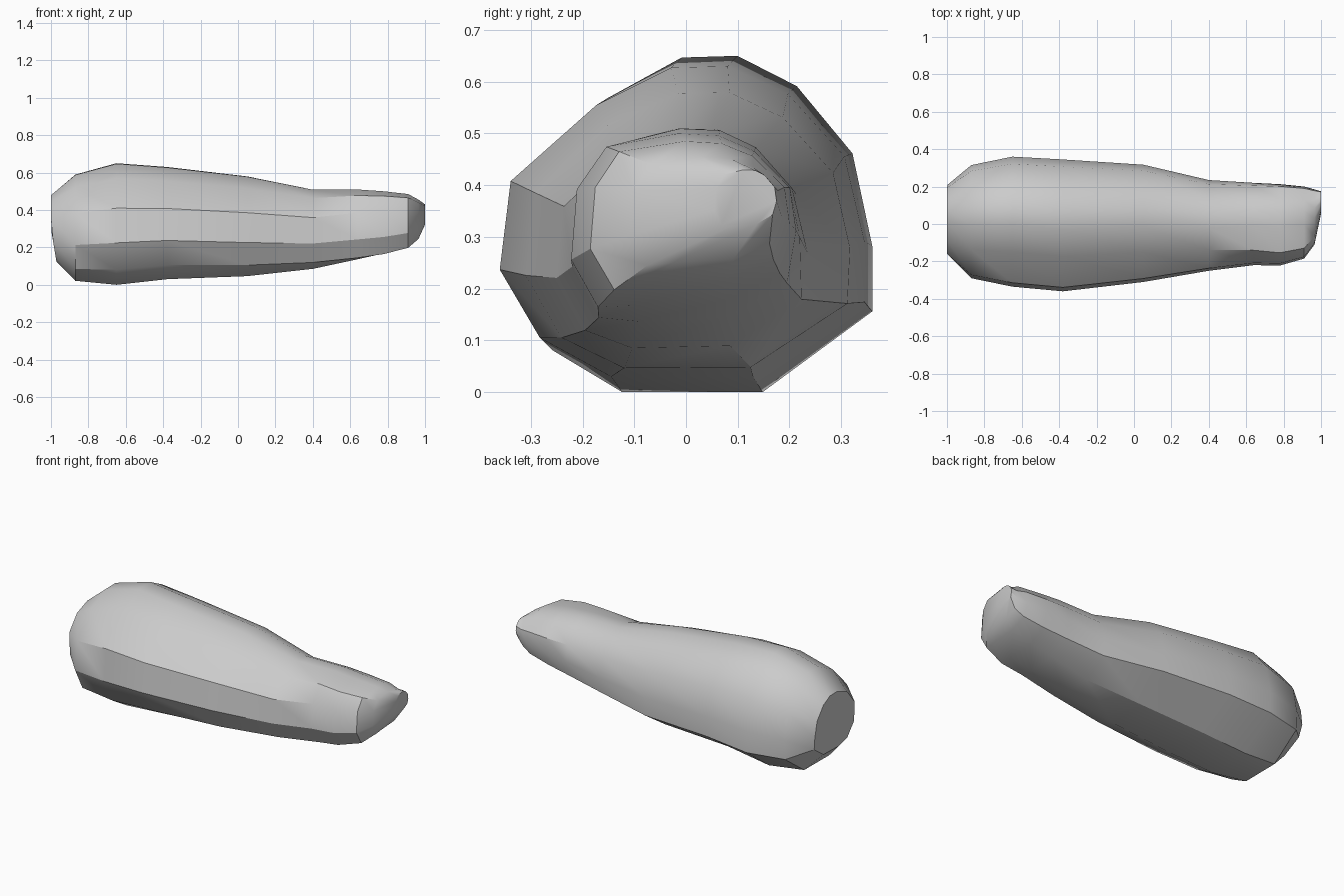
import bpy, bmesh

if "Cube" in bpy.data.objects:
    bpy.data.objects.remove(bpy.data.objects["Cube"])

# Unit cross-sections (y, z): the wide body and the rounder head
BODY = [(-.39, -1), (.39, -1), (1, -.52), (1, -.13), (.89, .42), (.58, .82),
        (.25, 1), (-.06, .99), (-.47, .75), (-.94, .26), (-1, -.31), (-.78, -.75)]
HEAD = [(-.42, -.95), (.37, -.88), (.84, -.6), (1, -.1), (.95, .38), (.63, .8),
        (.32, .97), (-.05, 1), (-.71, .86), (-.95, .38), (-1, -.45), (-.76, -1)]

# Stations along the length: x, y min, y max, z min, z max, blend towards head
STATIONS = [
    (-1.00, -.17, .21, .12, .48, .4),
    (-.87, -.29, .315, .02, .59, .1),
    (-.65, -.335, .36, .00, .65, 0),
    (-.38, -.36, .345, .03, .63, 0),
    (.05, -.31, .317, .045, .58, .1),
    (.40, -.25, .235, .082, .51, .3),
    (.64, -.22, .22, .13, .51, .7),
    (.78, -.222, .213, .16, .50, .9),
    (.91, -.185, .20, .198, .485, 1),
    (.965, -.11, .185, .245, .455, 1),
    (1.00, .055, .175, .32, .43, .8),
]


def ring(bm, x, y0, y1, z0, z1, t):
    verts = []
    for (by, bz), (hy, hz) in zip(BODY, HEAD):
        u, w = by + (hy - by) * t, bz + (hz - bz) * t
        # The blunt end leans in slightly at its lower edge
        lean = .03 * max(0, -w) if x == -1 else 0
        verts.append(bm.verts.new((x + lean, (y0 + y1) / 2 + u * (y1 - y0) / 2,
                                   (z0 + z1) / 2 + w * (z1 - z0) / 2)))
    return verts


# Lofted body with flat caps at both ends
bm = bmesh.new()
rings = [ring(bm, *s) for s in STATIONS]
n = len(BODY)
for a, b in zip(rings, rings[1:]):
    for i in range(n):
        j = (i + 1) % n
        bm.faces.new((a[i], a[j], b[j], b[i]))
bm.faces.new(rings[0])
bm.faces.new(rings[-1])
bmesh.ops.recalc_face_normals(bm, faces=bm.faces)
mesh = bpy.data.meshes.new("tapered_body")
bm.to_mesh(mesh)
bm.free()

grey = bpy.data.materials.new("plain grey")
grey.diffuse_color = (.6, .6, .6, 1)
grey.use_nodes = True
grey.node_tree.nodes["Principled BSDF"].inputs["Base Color"].default_value = grey.diffuse_color
mesh.materials.append(grey)
body = bpy.data.objects.new("tapered_body", mesh)
bpy.context.collection.objects.link(body)

# Smooth faces, keeping the hard creases
bpy.context.view_layer.objects.active = body
body.select_set(True)
bpy.ops.object.shade_smooth_by_angle(angle=0.56)
